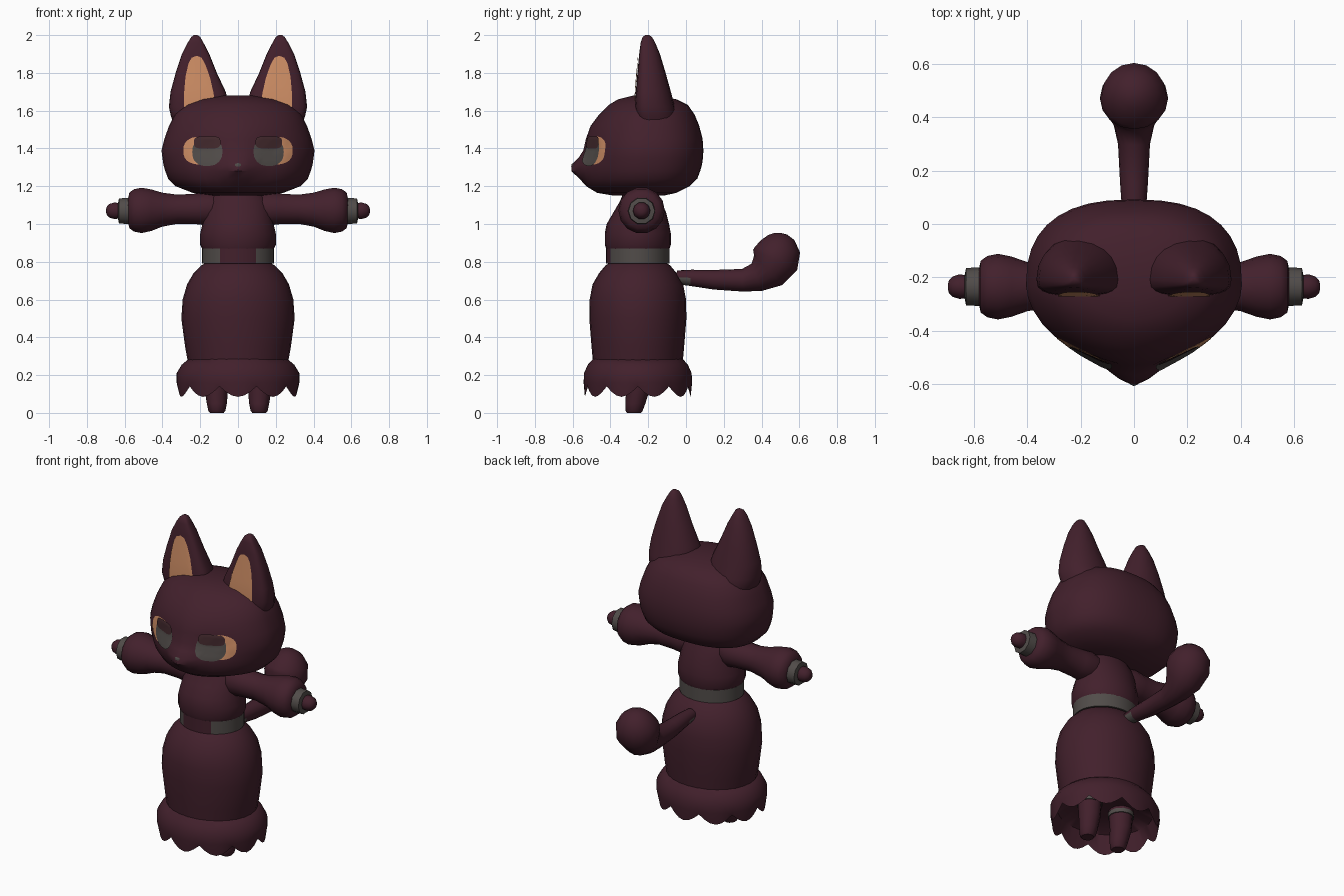
import bpy, bmesh
from math import sin, cos, pi, exp, atan2
from mathutils import Vector
from mathutils.bvhtree import BVHTree

cube = bpy.data.objects.get("Cube")
if cube:
    bpy.data.objects.remove(cube, do_unlink=True)


def material(name, rgb):
    m = bpy.data.materials.new(name)
    m.use_nodes = True
    m.diffuse_color = (*rgb, 1)
    m.node_tree.nodes["Principled BSDF"].inputs["Base Color"].default_value = (*rgb, 1)
    return m


MAROON = material("dark maroon", (0.055, 0.0145, 0.025))
ORANGE = material("soft orange", (0.62, 0.27, 0.13))
GREY = material("warm grey", (0.082, 0.072, 0.067))
PLUM = material("eyelid plum", (0.055, 0.022, 0.026))


def finish(name, bm, mats, rule=None):
    """Turn a bmesh into a smooth object with hard edges kept;
    rule(face centre) picks the material slot."""
    for f in bm.faces:
        f.smooth = True
        if rule:
            f.material_index = rule(f.calc_center_median())
    for e in bm.edges:
        e.smooth = e.calc_face_angle(0) < pi / 4
    mesh = bpy.data.meshes.new(name)
    bm.to_mesh(mesh)
    bm.free()
    for m in mats:
        mesh.materials.append(m)
    bpy.context.collection.objects.link(bpy.data.objects.new(name, mesh))


def loft(name, rings, mats, rule=None):
    """Closed skin over rings of points; returns a tree for projecting onto it."""
    bm = bmesh.new()
    vs = [[bm.verts.new(p) for p in r] for r in rings]
    n = len(vs[0])
    for a, b in zip(vs, vs[1:]):
        for i in range(n):
            j = (i + 1) % n
            bm.faces.new((a[i], a[j], b[j], b[i]))
    bm.faces.new(vs[0])
    bm.faces.new(vs[-1])
    bmesh.ops.recalc_face_normals(bm, faces=bm.faces)
    tree = BVHTree.FromBMesh(bm)
    finish(name, bm, mats, rule)
    return tree


def power(v, e):
    return (1 if v >= 0 else -1) * abs(v) ** (2 / e)


def level(cx, z, rx, yc, front, back, ef=2, eb=2, n=24):
    """Horizontal ring with separate front and back depth and squareness."""
    pts = []
    for i in range(n):
        a = 2 * pi * i / n
        e, ry = (ef, yc - front) if sin(a) < 0 else (eb, back - yc)
        pts.append(Vector((cx + rx * power(cos(a), e), yc + ry * power(sin(a), e), z)))
    return pts


def oval(cx, cy, z, rx, ry, n=24):
    return level(cx, z, rx, cy, cy - ry, cy + ry, n=n)


def across(x, y, z, r, n=10):
    """Vertical ring around the x direction."""
    return [Vector((x, y + r * cos(2 * pi * i / n), z + r * sin(2 * pi * i / n)))
            for i in range(n)]


def decal(name, outline, tree, mat, lift, steps=6):
    """Thin plate laid on a surface from the front."""
    bm = bmesh.new()
    cx = sum(p[0] for p in outline) / len(outline)
    cz = sum(p[1] for p in outline) / len(outline)

    def put(x, z):
        hit, normal, _, _ = tree.ray_cast(Vector((x, -2, z)), Vector((0, 1, 0)))
        return bm.verts.new(hit + normal * lift)

    centre = put(cx, cz)
    rows = [[put(cx + (x - cx) * k / steps, cz + (z - cz) * k / steps) for x, z in outline]
            for k in range(1, steps + 1)]
    n = len(outline)
    for i in range(n):
        j = (i + 1) % n
        bm.faces.new((centre, rows[0][i], rows[0][j]))
        for a, b in zip(rows, rows[1:]):
            bm.faces.new((a[i], b[i], b[j], a[j]))
    for f in bm.faces:
        f.normal_update()
        if f.normal.y > 0:
            f.normal_flip()
    finish(name, bm, [mat])


def blob(cx, cz, rx, rz, e=2, n=28):
    return [(cx + rx * power(cos(2 * pi * i / n), e), cz + rz * power(sin(2 * pi * i / n), e))
            for i in range(n)]


# Head: rounded levels, then a small muzzle and shallow eye sockets
head = []
for z, rx, front, back in [
        (1.15, .13, -.38, -.12), (1.165, .24, -.47, -.05), (1.2, .33, -.525, .02),
        (1.24, .37, -.54, .06), (1.28, .385, -.547, .075), (1.315, .395, -.547, .085),
        (1.35, .4, -.545, .09), (1.39, .405, -.54, .092), (1.45, .39, -.53, .088),
        (1.52, .365, -.505, .07), (1.58, .335, -.46, .045), (1.63, .28, -.41, .01),
        (1.66, .2, -.36, -.05), (1.68, .08, -.28, -.15)]:
    ring = level(0, z, rx, -.23, front, back, 1.8, 2.5, 36)
    for p in ring:
        if p.y < -.23:
            muzzle = exp(-(p.x / .085) ** 2 - ((z - 1.295) / .055) ** 2)
            socket = exp(-((abs(p.x) - .18) / .08) ** 2 - ((z - 1.39) / .06) ** 2)
            p.y += .018 * socket - .065 * muzzle
    head.append(ring)
face = loft("head", head, [MAROON])
decal("nose", blob(0, 1.312, .016, .008), face, GREY, .003, 2)

# Torso, belt with a dark front panel, and skirt
Y = -.255
loft("torso", [oval(0, cy, z, rx, ry) for z, rx, ry, cy in [
    (.86, .185, .165, Y), (.89, .2, .175, Y), (.95, .2, .175, Y), (1, .188, .165, Y),
    (1.06, .18, .14, -.245), (1.12, .165, .11, -.24), (1.18, .12, .085, -.24)]], [MAROON])
loft("belt", [oval(0, Y, z, .19, .168, 36) for z in (.79, .87)], [GREY, MAROON],
     lambda c: int(abs(c.x) < .09 and c.y < Y - .1))
loft("skirt", [oval(0, Y, z, rx, ry, 28) for z, rx, ry in [
    (.24, .26, .235), (.35, .28, .245), (.5, .3, .257), (.6, .293, .255),
    (.68, .27, .24), (.74, .235, .205), (.78, .195, .172), (.795, .17, .15)]], [MAROON])

# Scalloped ruffle, folded back up on the inside
ruffle = [oval(0, Y, z, rx, ry, 60) for z, rx, ry in [
    (.285, .262, .238), (.255, .298, .265), (.21, .325, .285), (.16, .325, .287),
    (.11, .315, .28), (.2, .285, .25), (.24, .2, .17)]]
for p in ruffle[4]:
    p.z = .14 - .055 * abs(sin(5 * atan2((p.y - Y) / .28, p.x / .315)))
loft("skirt_ruffle", ruffle, [MAROON])

# Tail: a tube along the centre plane with a round end
path = [(-.05, .718, .036), (.025, .715, .043), (.15, .705, .052), (.3, .702, .06),
        (.375, .718, .077), (.435, .755, .108), (.472, .81, .128), (.485, .865, .12),
        (.486, .915, .088), (.485, .943, .05), (.485, .953, .015)]
tail = []
for i, (y, z, r) in enumerate(path):
    a, b = path[max(i - 1, 0)], path[min(i + 1, len(path) - 1)]
    d = Vector((0, b[0] - a[0], b[1] - a[1])).normalized()
    up = Vector((0, -d.z, d.y))
    tail.append([Vector((0, y, z)) + r * (Vector((cos(t), 0, 0)) + up * sin(t))
                 for t in (2 * pi * k / 16 for k in range(16))])
loft("tail", tail, [MAROON, GREY], lambda c: int(c.y < .03 and c.z < .715))

for side, s in (("left", 1), ("right", -1)):
    # Ear with a flat front, rooted inside the head, and its inner panel
    ear = []
    for z, x0, x1, front, back in [
            (1.51, .1, .33, -.25, -.06), (1.57, .05, .355, -.265, -.045),
            (1.62, .045, .366, -.27, -.06), (1.7, .065, .357, -.266, -.08),
            (1.8, .112, .33, -.257, -.108), (1.9, .152, .297, -.248, -.138),
            (1.96, .183, .266, -.24, -.163), (1.99, .2, .247, -.23, -.18),
            (2, .215, .234, -.215, -.195)]:
        mid = front + .3 * (back - front)
        ear.append(level(s * (x0 + x1) / 2, z, (x1 - x0) / 2, mid, front, back, 3, 2.2, 20))
    shell = loft(side + "_ear", ear, [MAROON])
    inner = [(.118, 1.62), (.286, 1.62), (.284, 1.7), (.277, 1.78), (.262, 1.85), (.245, 1.88),
             (.218, 1.89), (.193, 1.88), (.172, 1.84), (.148, 1.77), (.132, 1.7)]
    decal(side + "_inner_ear", [(s * x, z) for x, z in inner], shell, ORANGE, .006)

    # Eye: orange outer part, grey iris and heavy upper lid
    decal(side + "_eye", blob(s * .19, 1.388, .098, .074, 2.5), face, ORANGE, .003)
    decal(side + "_iris", blob(s * .16, 1.38, .08, .073, 2.4), face, GREY, .006)
    decal(side + "_eyelid", blob(s * .16, 1.43, .07, .032, 3.5), face, PLUM, .009)

    # Sleeve, cuff and hand
    loft(side + "_sleeve", [across(s * x, -.235, z, r, 14) for x, z, r in [
        (.1, 1.085, .075), (.16, 1.08, .09), (.22, 1.08, .083), (.32, 1.078, .079),
        (.4, 1.076, .092), (.46, 1.073, .113), (.51, 1.072, .123), (.55, 1.072, .115),
        (.575, 1.072, .097), (.583, 1.072, .06)]], [MAROON])
    loft(side + "_cuff", [across(s * x, -.235, 1.069, r, 10) for x, r in [
        (.57, .073), (.63, .07), (.635, .045)]], [GREY])
    loft(side + "_hand", [across(s * x, -.235, 1.07, r, 10) for x, r in [
        (.62, .042), (.655, .046), (.68, .038), (.694, .024), (.698, .01)]], [MAROON])

    # Tapered leg with an ankle band
    loft(side + "_leg", [oval(s * x, y, z, r, r, 12) for x, y, z, r in [
        (.115, -.25, .28, .075), (.115, -.255, .12, .062), (.112, -.268, .05, .053),
        (.112, -.275, .01, .045), (.112, -.275, 0, .036)]], [MAROON])
    loft(side + "_leg_band", [oval(s * .115, -.253, z, .075, .075, 12) for z in (.2, .225)],
         [GREY])
